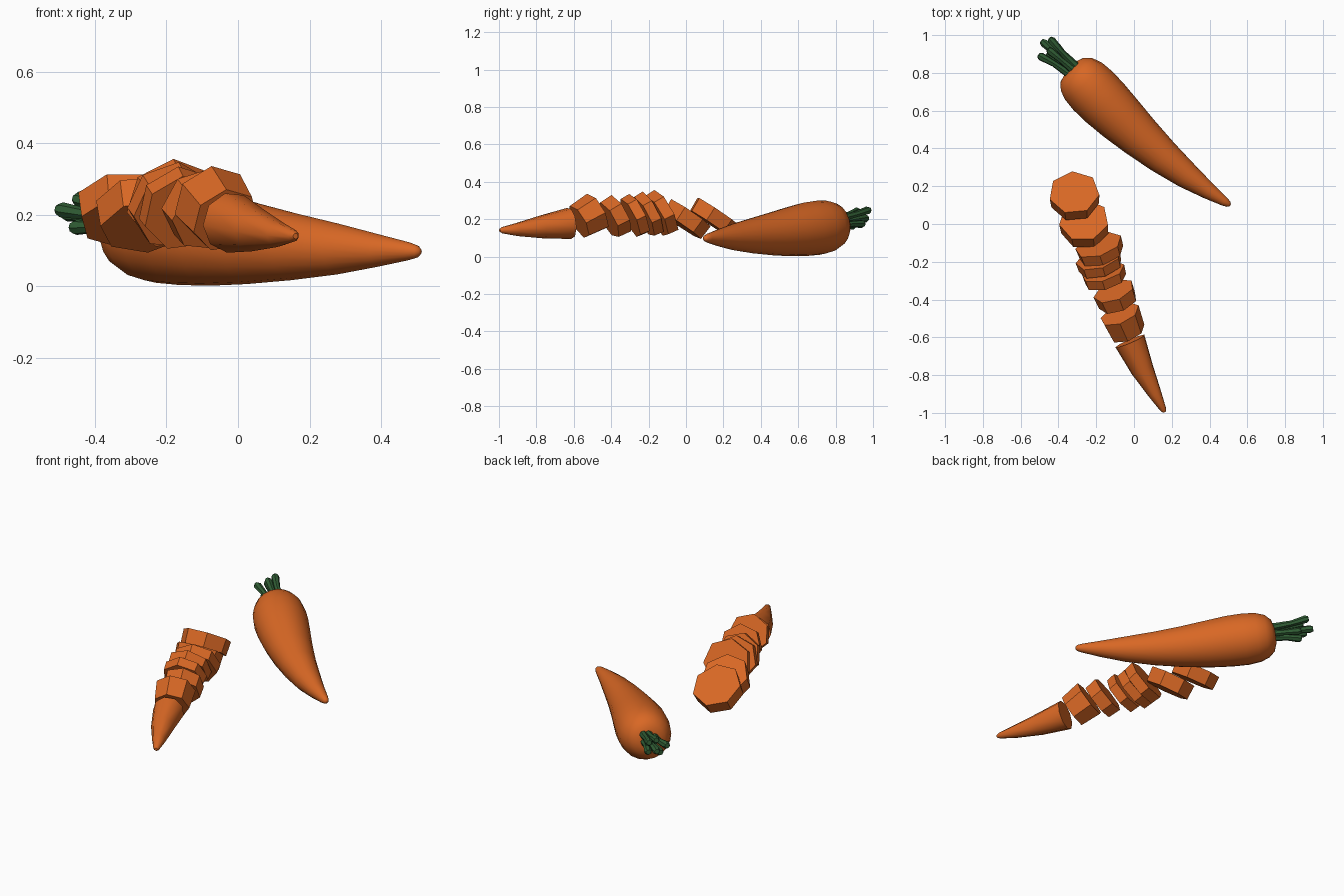
import bpy, bmesh, math
from mathutils import Vector


def material(name, rgb):
    m = bpy.data.materials.new(name)
    m.diffuse_color = (*rgb, 1)
    return m


ORANGE = material("carrot orange", (0.69, 0.137, 0.018))
GREEN = material("stem green", (0.03, 0.11, 0.035))


def tube(name, path, radii, sides, mat, roll=0.0, smooth=None):
    """Closed sweep of a polygon along a path, with a radius per point."""
    pts = [Vector(p) for p in path]
    bm = bmesh.new()
    rings = []
    for i, p in enumerate(pts):
        n = (pts[min(i + 1, len(pts) - 1)] - pts[max(i - 1, 0)]).normalized()
        u = Vector((0, 0, 1))
        u = (u - n * u.dot(n)).normalized()
        w = n.cross(u)
        ring = []
        for k in range(sides):
            a = math.radians(roll) + math.tau * k / sides
            ring.append(bm.verts.new(p + (u * math.cos(a) + w * math.sin(a)) * radii[i]))
        rings.append(ring)
    for a, b in zip(rings, rings[1:]):
        for k in range(sides):
            j = (k + 1) % sides
            bm.faces.new((a[k], a[j], b[j], b[k]))
    bm.faces.new(rings[0][::-1])
    bm.faces.new(rings[-1])
    bmesh.ops.recalc_face_normals(bm, faces=bm.faces)
    mesh = bpy.data.meshes.new(name)
    bm.to_mesh(mesh)
    bm.free()
    mesh.materials.append(mat)
    ob = bpy.data.objects.new(name, mesh)
    bpy.context.collection.objects.link(ob)
    if smooth:
        bpy.ops.object.select_all(action='DESELECT')
        ob.select_set(True)
        bpy.context.view_layer.objects.active = ob
        bpy.ops.object.shade_smooth_by_angle(angle=math.radians(smooth))
    return ob


# Whole carrot: (distance along axis, sideways bow, height, radius)
profile = [(-0.035, 0.0, 0.172, 0.05), (-0.022, 0.0, 0.17, 0.09),
           (0.01, -0.002, 0.167, 0.12), (0.06, -0.005, 0.162, 0.138),
           (0.13, -0.011, 0.154, 0.145), (0.22, -0.018, 0.146, 0.143),
           (0.34, -0.026, 0.133, 0.132), (0.48, -0.032, 0.121, 0.115),
           (0.64, -0.033, 0.111, 0.094), (0.80, -0.026, 0.104, 0.071),
           (0.94, -0.013, 0.1, 0.045), (1.04, 0.0, 0.098, 0.025),
           (1.067, 0.004, 0.097, 0.017), (1.078, 0.005, 0.097, 0.007)]
along, across = Vector((0.757, -0.654, 0)), Vector((0.654, 0.757, 0))
start = Vector((-0.31, 0.80, 0))
path = [start + along * s + across * v + Vector((0, 0, z)) for s, v, z, r in profile]
tube("whole_carrot", path, [p[3] for p in profile], 20, ORANGE, smooth=60)

# Leaf stems: bent stubs fanning out of the crown
crown = Vector((-0.29, 0.79, 0.18))
tips = [(-0.505, 0.895, 0.215), (-0.490, 0.970, 0.205), (-0.447, 0.982, 0.250),
        (-0.465, 0.900, 0.165), (-0.420, 0.950, 0.175), (-0.455, 0.925, 0.245)]
for i, t in enumerate(tips):
    t = Vector(t)
    offset = (t - Vector((-0.464, 0.937, 0.209))) * 0.5
    base = crown + offset
    mid = base.lerp(t, 0.6) - offset * 0.2
    tube(f"leaf_stem_{i + 1}", [base, mid, base.lerp(t, 0.93), t],
         [0.023, 0.017, 0.022, 0.014], 7, GREEN, roll=20 * i, smooth=35)

# Cut slices: centre, facing direction, front radius, back radius, thickness, roll
slices = [
    ((-0.315, 0.145, 0.212), (-0.05, 0.55, 0.83), 0.130, 0.135, 0.080, 180),
    ((-0.262, -0.003, 0.200), (-0.08, 0.55, 0.82), 0.128, 0.133, 0.085, 170),
    ((-0.180, -0.135, 0.228), (-0.28, 0.84, 0.46), 0.124, 0.129, 0.060, -5),
    ((-0.182, -0.205, 0.224), (-0.25, 0.85, 0.44), 0.120, 0.124, 0.055, 4),
    ((-0.158, -0.275, 0.216), (-0.25, 0.87, 0.42), 0.115, 0.119, 0.055, -8),
    ((-0.095, -0.385, 0.212), (-0.32, 0.82, 0.46), 0.107, 0.113, 0.075, 6),
    ((-0.055, -0.525, 0.212), (-0.35, 0.82, 0.46), 0.098, 0.110, 0.120, -10),
]
for i, (c, n, r0, r1, t, roll) in enumerate(slices):
    c, n = Vector(c), Vector(n).normalized() * t / 2
    tube(f"carrot_slice_{i + 1}", [c - n, c + n], [r0, r1], 7, ORANGE, roll)

# Cut-off tip piece
tube("carrot_tip", [(-0.02, -0.62, 0.178), (0.045, -0.77, 0.159), (0.112, -0.90, 0.145),
                    (0.155, -0.982, 0.141), (0.161, -0.996, 0.140)],
     [0.085, 0.062, 0.036, 0.017, 0.008], 9, ORANGE, roll=15, smooth=50)
